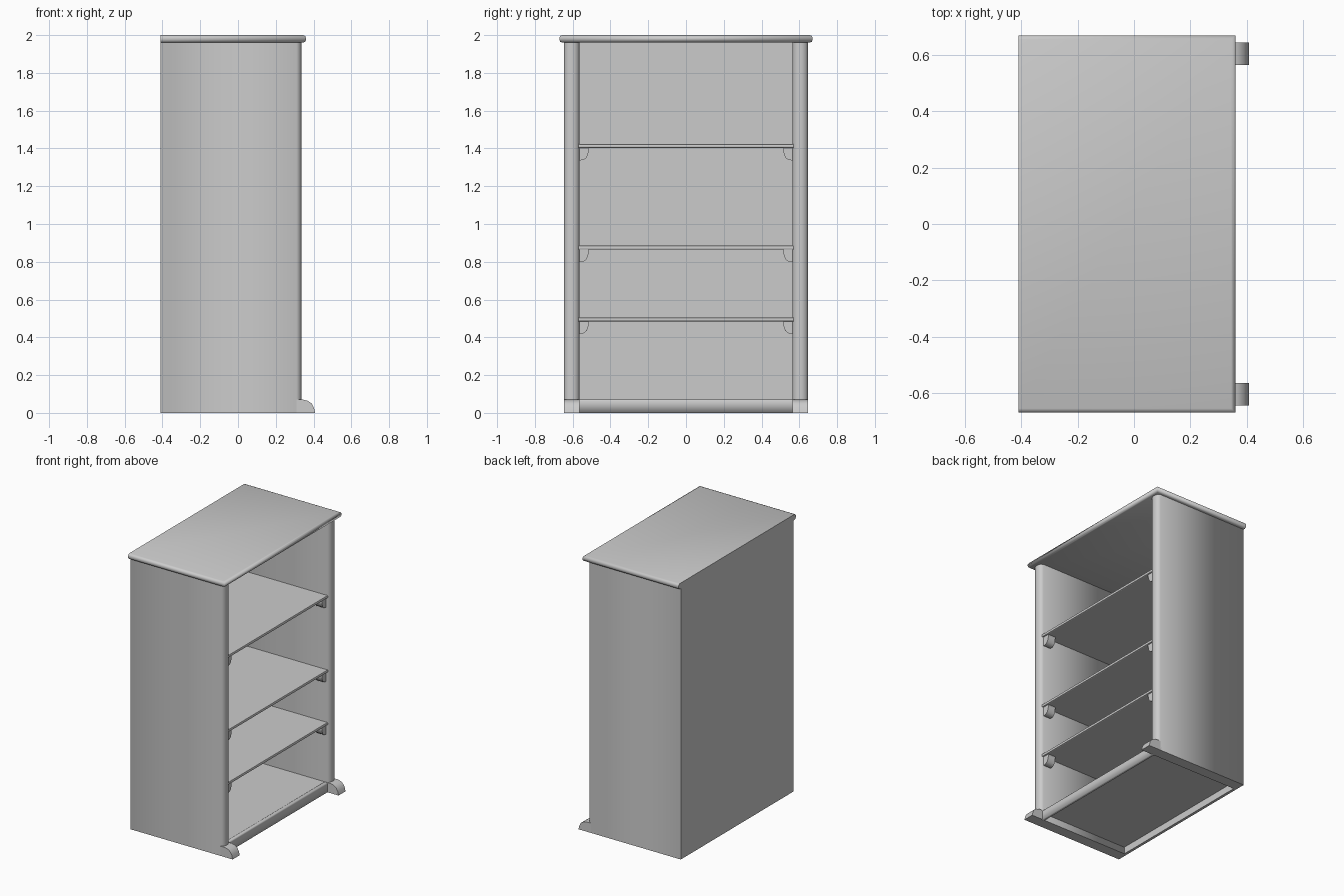
import bpy, bmesh
from mathutils import Vector

cube = bpy.data.objects.get("Cube")
if cube:
    bpy.data.objects.remove(cube, do_unlink=True)

grey = bpy.data.materials.new("plain_grey")
grey.use_nodes = True
colour = (0.6, 0.6, 0.6, 1)
grey.diffuse_color = colour
grey.node_tree.nodes["Principled BSDF"].inputs["Base Color"].default_value = colour

BACK, FRONT = -0.41, 0.335
OUTER, INNER = 0.645, 0.565
UNDER_TOP = 1.96


def finish(name, bm, flat=None):
    """Make an object; faces matching the flat rule keep hard edges."""
    bmesh.ops.recalc_face_normals(bm, faces=bm.faces)
    for f in bm.faces:
        f.smooth = not (flat and flat(f.normal))
    mesh = bpy.data.meshes.new(name)
    bm.to_mesh(mesh)
    bm.free()
    mesh.materials.append(grey)
    obj = bpy.data.objects.new(name, mesh)
    bpy.context.collection.objects.link(obj)
    return obj


def prism(name, points, direction, flat=None):
    """Extrude a closed outline along a direction."""
    bm = bmesh.new()
    face = bm.faces.new([bm.verts.new(p) for p in points])
    ext = bmesh.ops.extrude_face_region(bm, geom=[face])
    verts = [v for v in ext["geom"] if isinstance(v, bmesh.types.BMVert)]
    bmesh.ops.translate(bm, verts=verts, vec=Vector(direction))
    return finish(name, bm, flat)


def board(name, x, y, z, round_edges=None, radius=0.01, flat=None):
    """Box between limits, rounding the edges chosen by a rule."""
    bm = bmesh.new()
    bmesh.ops.create_cube(bm, size=1)
    for v in bm.verts:
        v.co = [(a + b) / 2 + c * (b - a) for (a, b), c in zip((x, y, z), v.co)]
    if round_edges:
        edges = [e for e in bm.edges
                 if round_edges((e.verts[0].co + e.verts[1].co) / 2)]
        bmesh.ops.bevel(bm, geom=edges, offset=radius, segments=2,
                        profile=0.5, affect='EDGES')
    return finish(name, bm, flat)


def all_flat(n):
    return True


# Top with a rounded lip on the front and both ends
mid = (UNDER_TOP + 2) / 2
board("top", (BACK, 0.36), (-0.67, 0.67), (UNDER_TOP, 2),
      lambda c: abs(c.z - mid) > 0.01 and c.x > BACK + 0.01, 0.015,
      lambda n: n.x < -0.9)

# Back panel, floor and kick rail
board("back_panel", (BACK, -0.39), (-0.644, 0.644), (0, UNDER_TOP), flat=all_flat)
board("floor", (-0.4, 0.31), (-0.57, 0.57), (0.05, 0.07), flat=all_flat)
board("kick_rail", (0.3, 0.32), (-0.57, 0.57), (0, 0.071),
      lambda c: c.x > 0.31 and c.z > 0.06, 0.01, lambda n: abs(n.y) > 0.9)

# Shelves with softened front edges
shelf_tops = (0.505, 0.885, 1.423)
for i, z in enumerate(shelf_tops):
    board(f"shelf_{i + 1}", (-0.4, 0.32), (-0.57, 0.57), (z - 0.021, z),
          lambda c: c.x > 0.3 and abs(c.y) < 0.1, 0.007,
          lambda n: abs(n.y) > 0.9 or abs(n.z) > 0.9)

foot_profile = [(0.3, 0), (0.3, 0.07), (0.345, 0.07), (0.37, 0.064),
                (0.39, 0.05), (0.402, 0.028), (0.409, 0)]
bracket_profile = [(0.57, 0), (0.515, 0), (0.517, -0.025), (0.525, -0.05),
                   (0.54, -0.063), (0.57, -0.068)]

for side, s in (("left", 1), ("right", -1)):
    # Upright side panel with a rounded front edge
    panel = [(BACK + 0.001, s * INNER), (BACK + 0.001, s * OUTER),
             (FRONT - 0.025, s * OUTER), (FRONT - 0.008, s * (OUTER - 0.01)),
             (FRONT, s * (OUTER - 0.03)), (FRONT, s * (INNER + 0.03)),
             (FRONT - 0.008, s * (INNER + 0.01)), (FRONT - 0.025, s * INNER)]
    prism(f"side_panel_{side}", [(x, y, 0) for x, y in panel],
          (0, 0, UNDER_TOP), lambda n: abs(n.z) > 0.9)

    # Rounded foot in front of the panel
    prism(f"foot_{side}", [(x, s * INNER, z) for x, z in foot_profile],
          (0, s * (OUTER - INNER), 0),
          lambda n: abs(n.y) > 0.9 or n.z < -0.9)

    # Small brackets below each shelf
    for i, top in enumerate(shelf_tops):
        prism(f"bracket_{side}_{i + 1}",
              [(0.25, s * y, top - 0.02 + z) for y, z in bracket_profile],
              (0.06, 0, 0), lambda n: abs(n.x) > 0.9)
